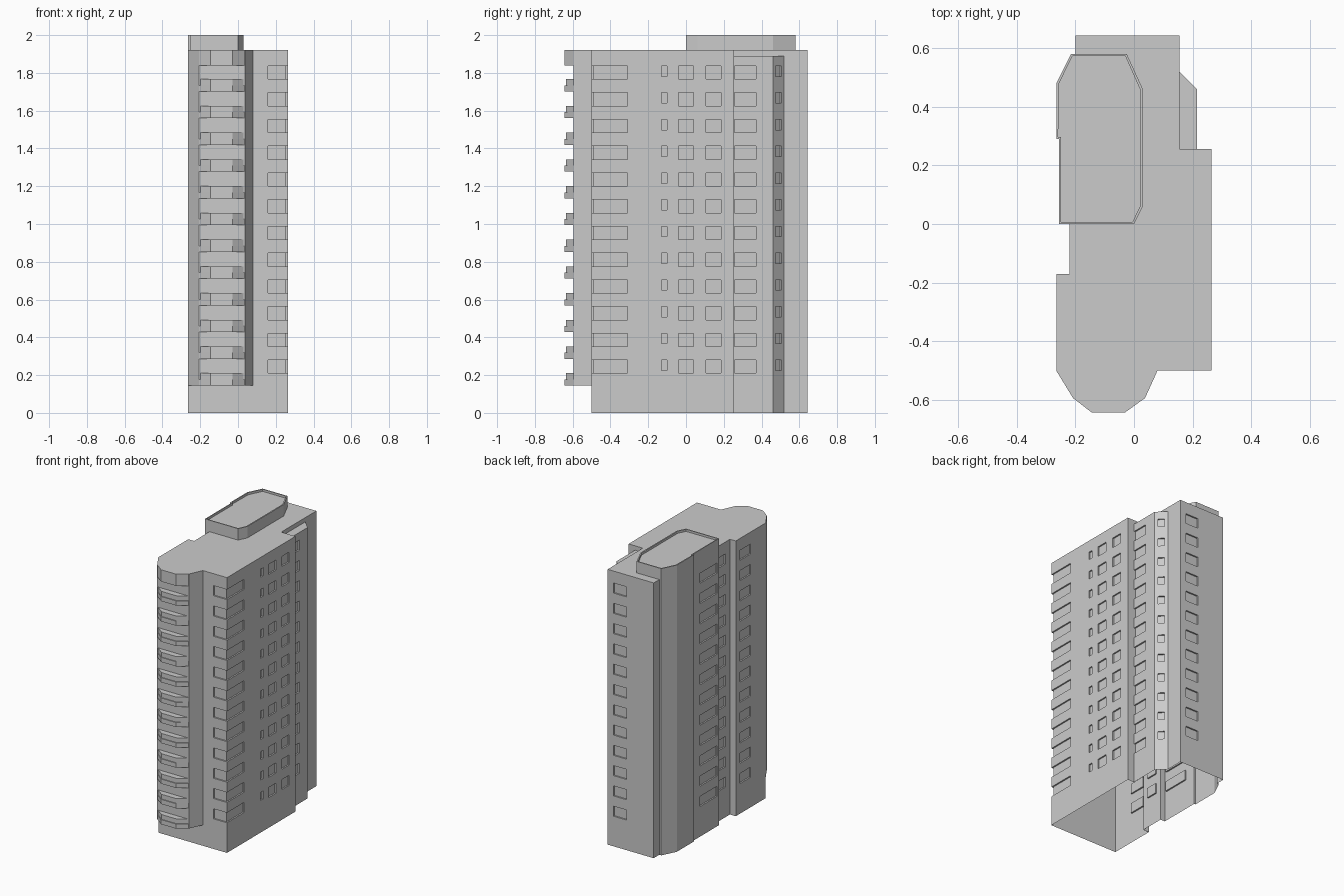
import bpy, bmesh

if "Cube" in bpy.data.objects:
    bpy.data.objects.remove(bpy.data.objects["Cube"])

FLOORS, PITCH, SILL, WIN_H, D = 12, 0.1415, 0.21, 0.07, 0.01


def add_prism(bm, pts, z0, z1):
    """Extrude a footprint (counterclockwise) from z0 to z1; returns the top face."""
    lo = [bm.verts.new((x, y, z0)) for x, y in pts]
    hi = [bm.verts.new((x, y, z1)) for x, y in pts]
    n = len(pts)
    bm.faces.new(lo[::-1])
    top = bm.faces.new(hi)
    for i in range(n):
        j = (i + 1) % n
        bm.faces.new((lo[i], lo[j], hi[j], hi[i]))
    return top


def rect(x0, x1, y0, y1):
    return [(x0, y0), (x1, y0), (x1, y1), (x0, y1)]


def make_object(name, bm):
    bm.normal_update()
    me = bpy.data.meshes.new(name)
    bm.to_mesh(me)
    bm.free()
    ob = bpy.data.objects.new(name, me)
    bpy.context.collection.objects.link(ob)
    return ob


# Main tower block, including the left stair wing and right rear bay
tower_outline = [
    (-.265, -.5), (.265, -.5), (.265, .255), (.215, .255), (.215, .46),
    (.155, .52), (.155, .642), (-.2, .642), (-.2, .58), (-.215, .58),
    (-.265, .48), (-.265, .29), (-.255, .29), (-.255, 0), (-.22, 0),
    (-.22, -.17), (-.265, -.17)]
bm = bmesh.new()
add_prism(bm, tower_outline, 0, 1.92)
tower = make_object("tower_block", bm)

# Window recess footprints: (outline, extra sill height)
windows = [
    ([(.16, -.52), (.3, -.52), (.3, -.31), (.265 - D, -.31),
      (.265 - D, -.5 + D), (.16, -.5 + D)], 0),            # front right corner
    (rect(.265 - D, .3, -.13, -.10), .015),                # right side
    (rect(.265 - D, .3, -.04, .04), 0),
    (rect(.265 - D, .3, .105, .185), 0),
    (rect(.215 - D, .23, .257, .37), 0),                   # right rear bay
    ([(.193, .468), (.21, .485), (.18, .515), (.163, .498)], .015),
    (rect(.01, .11, .642 - D, .66), 0),                    # back
    (rect(-.28, -.265 + D, -.335, -.215), 0),              # left side
    (rect(-.235, -.22 + D, -.12, -.04), 0),
    (rect(-.27, -.255 + D, .02, .21), 0),
]
bm = bmesh.new()
for k in range(FLOORS):
    z = SILL + k * PITCH
    for pts, lift in windows:
        add_prism(bm, pts, z + lift, z + WIN_H)
# Lowered roof of the rear bay
add_prism(bm, rect(.155, .3, .255, .56), 1.89, 2.0)
cutter = make_object("window_cutter", bm)
cutter.hide_render = True

mod = tower.modifiers.new("windows", 'BOOLEAN')
mod.operation = 'DIFFERENCE'
mod.solver = 'EXACT'
mod.object = cutter
bpy.context.view_layer.objects.active = tower
bpy.ops.object.modifier_apply(modifier=mod.name)
bpy.data.objects.remove(cutter)

# Open underside of the shell
bm = bmesh.new()
bm.from_mesh(tower.data)
bottom = [f for f in bm.faces if all(v.co.z < 1e-4 for v in f.verts)]
bmesh.ops.delete(bm, geom=bottom, context='FACES')
bm.to_mesh(tower.data)
bm.free()

# Front bay overhanging the ground floor
bm = bmesh.new()
add_prism(bm, [(-.265, -.5), (-.207, -.595), (.037, -.595), (.08, -.5)], .145, 1.92)
make_object("front_bay", bm)


def balcony_outline(inset):
    i = inset
    return [(-.207 + i, -.594), (-.145, -.642 + i), (-.03, -.642 + i), (.037 - i, -.594)]


# Balcony slabs and parapets on the bay, one per floor, plus a roof fascia
bm = bmesh.new()
for k in range(FLOORS):
    z = SILL + k * PITCH
    add_prism(bm, balcony_outline(0), z - .065, z - .033)
    add_prism(bm, balcony_outline(.006), z - .033, z)
add_prism(bm, balcony_outline(0), SILL + FLOORS * PITCH - .07, 1.92)
make_object("front_balconies", bm)

# Rooftop plant room with a thin raised rim
bm = bmesh.new()
top = add_prism(bm, [(-.255, 0), (0, 0), (.03, .06), (.03, .46), (-.025, .58),
                     (-.215, .58), (-.265, .48), (-.265, .29), (-.255, .29)], 1.92, 2.0)
bm.normal_update()
bmesh.ops.inset_region(bm, faces=[top], thickness=.009)
sunk = bmesh.ops.extrude_discrete_faces(bm, faces=[top])["faces"][0]
bmesh.ops.translate(bm, verts=sunk.verts[:], vec=(0, 0, -.015))
make_object("roof_plant_room", bm)
